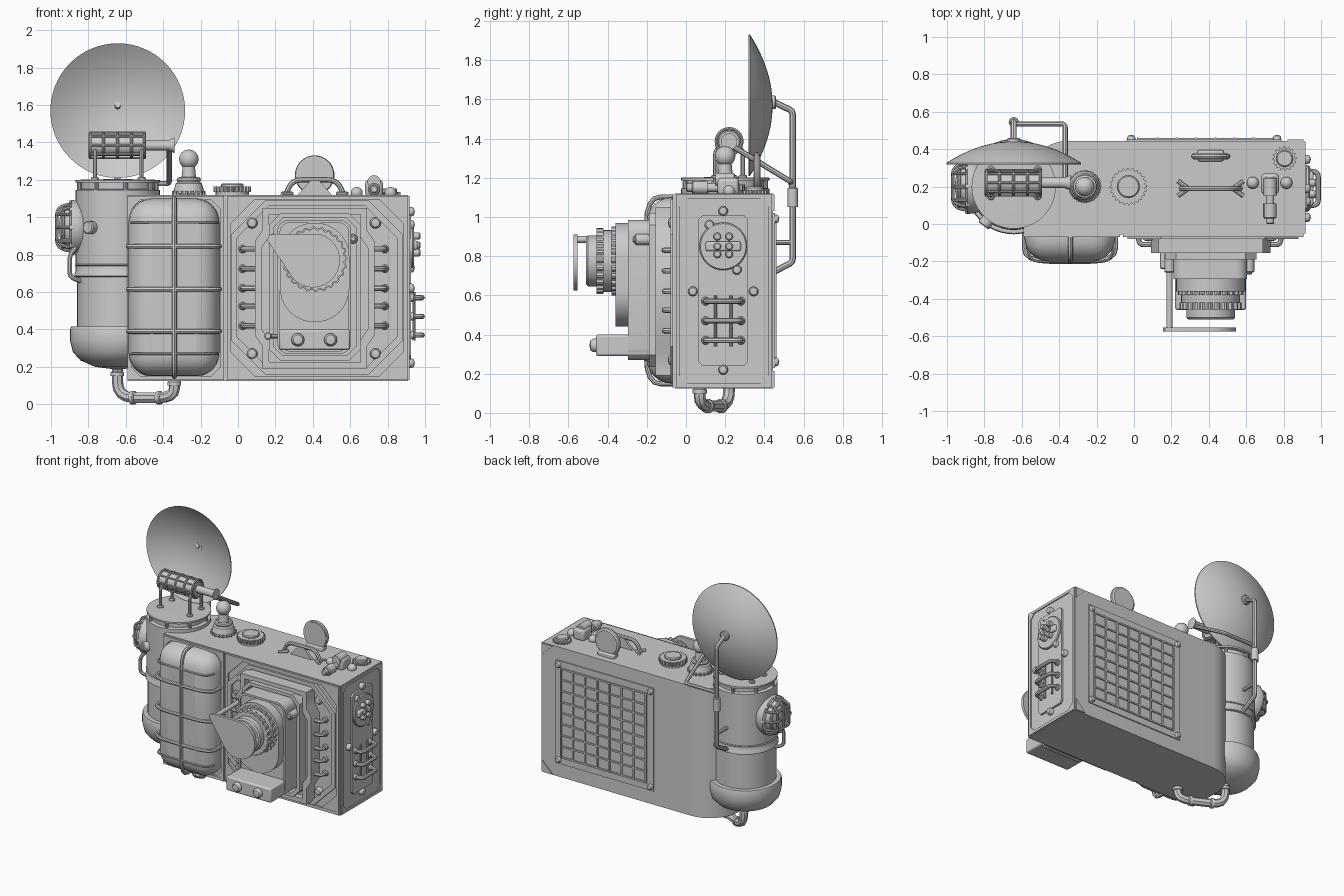
import bpy, bmesh
from math import sin, cos, pi, radians
from mathutils import Vector

if "Cube" in bpy.data.objects:
    bpy.data.objects.remove(bpy.data.objects["Cube"])

AX = {'x': (1, 0, 0), 'y': (0, 1, 0), 'z': (0, 0, 1), '-x': (-1, 0, 0), '-y': (0, -1, 0)}

def finish(ob):
    bpy.ops.object.select_all(action='DESELECT')
    ob.select_set(True)
    bpy.context.view_layer.objects.active = ob
    bpy.ops.object.shade_smooth_by_angle(angle=radians(35))
    return ob

def build(name, verts, faces):
    me = bpy.data.meshes.new(name)
    me.from_pydata([tuple(v) for v in verts], [], faces)
    bm = bmesh.new()
    bm.from_mesh(me)
    bmesh.ops.remove_doubles(bm, verts=bm.verts, dist=1e-5)
    bmesh.ops.recalc_face_normals(bm, faces=bm.faces)
    bm.to_mesh(me)
    bm.free()
    ob = bpy.data.objects.new(name, me)
    bpy.context.collection.objects.link(ob)
    return finish(ob)

def lathe(name, prof, loc, axis='z', n=32):
    """Revolve (radius, height) points around an axis starting at loc."""
    q = Vector(AX.get(axis, axis)).to_track_quat('Z', 'Y')
    vs = [Vector(loc) + q @ Vector((r * cos(2*pi*i/n), r * sin(2*pi*i/n), h)) for r, h in prof for i in range(n)]
    fs = [(j*n+i, j*n+(i+1) % n, (j+1)*n+(i+1) % n, (j+1)*n+i) for j in range(len(prof)-1) for i in range(n)]
    return build(name, vs, fs)

def cyl(name, loc, axis, r, h, n=24, b=0.006):
    return lathe(name, [(0, 0), (r, 0), (r, h-b), (r-b, h), (0, h)], loc, axis, n)

def bolt(name, loc, axis, r=0.022):
    return lathe(name, [(r, -0.01), (r, r*.5), (r*.75, r*.9), (0, r*1.1)], loc, axis, 12)

def ball(name, loc, r):
    return lathe(name, [(r*sin(pi*i/12), -r*cos(pi*i/12)) for i in range(13)], loc)

def torus(name, loc, axis, R, r, n=36):
    return lathe(name, [(R+r*cos(pi*i/4), r*sin(pi*i/4)) for i in range(9)], loc, axis, n)

def place(p, axis, t):
    u, v = p
    return {'x': (t, u, v), 'y': (u, t, v), 'z': (u, v, t)}[axis]

def prism(name, pts, axis, a, b, hole=None):
    """Extrude an outline from a to b along an axis; hole is an outline with as many points."""
    n = len(pts)
    loops = [[place(p, axis, t) for p in o] for o in ([pts, hole] if hole else [pts]) for t in (a, b)]
    ring = lambda i, j: [(i*n+k, i*n+(k+1) % n, j*n+(k+1) % n, j*n+k) for k in range(n)]
    fs = ring(0, 1) + (ring(2, 3) + ring(0, 2) + ring(1, 3) if hole else [tuple(range(n)), tuple(range(n, 2*n))])
    return build(name, sum(loops, []), fs)

def rect(x0, x1, z0, z1, c=0.0, seg=1):
    """Rectangle outline with chamfered (seg=1) or rounded corners."""
    if not c:
        return [(x0, z0), (x1, z0), (x1, z1), (x0, z1)]
    cs = [(x1-c, z1-c), (x0+c, z1-c), (x0+c, z0+c), (x1-c, z0+c)]
    return [(cx+c*cos(pi/2*(k+i/seg)), cz+c*sin(pi/2*(k+i/seg))) for k, (cx, cz) in enumerate(cs) for i in range(seg+1)]

def box(name, x, y, z, bevel=0.0, seg=2):
    ob = prism(name, rect(*x, *y), 'z', *z)
    if bevel:
        m = ob.modifiers.new('bevel', 'BEVEL')
        m.width, m.segments = bevel, seg
    return ob

def gear(name, c, axis, a, b, r, n=20, t=0.01):
    pts = [(c[0]+(r-t*(i//2 % 2))*cos(2*pi*i/(4*n)), c[1]+(r-t*(i//2 % 2))*sin(2*pi*i/(4*n))) for i in range(4*n)]
    return prism(name, pts, axis, a, b)

def tube(name, pts, r, fillet=0.03, closed=False):
    P = [Vector(p) for p in pts]
    n, out = len(P), []
    for i, p in enumerate(P):
        if not closed and i in (0, n-1):
            out.append(p)
            continue
        d0, d1 = P[i-1]-p, P[(i+1) % n]-p
        a = p + d0.normalized()*min(fillet, d0.length*.48)
        b = p + d1.normalized()*min(fillet, d1.length*.48)
        out += [a*(1-t)**2 + p*2*t*(1-t) + b*t*t for t in (0, .25, .5, .75, 1)]
    cu = bpy.data.curves.new(name, 'CURVE')
    cu.dimensions, cu.bevel_depth, cu.bevel_resolution, cu.use_fill_caps = '3D', r, 2, True
    s = cu.splines.new('POLY')
    s.points.add(len(out)-1)
    for sp, p in zip(s.points, out):
        sp.co = (*p, 1)
    s.use_cyclic_u = closed
    ob = bpy.data.objects.new(name, cu)
    bpy.context.collection.objects.link(ob)
    bpy.ops.object.select_all(action='DESELECT')
    ob.select_set(True)
    bpy.context.view_layer.objects.active = ob
    bpy.ops.object.convert(target='MESH')
    return finish(bpy.context.object)

def corners(name, x0, x1, z0, z1, c, axis, a, b):
    for x, sx in ((x0, 1), (x1, -1)):
        for z, sz in ((z0, 1), (z1, -1)):
            prism(name, [(x, z), (x+sx*c, z), (x, z+sz*c)], axis, a, b)

# Main case, back left edge rounded
arc = [(-.35-.24*sin(i*pi/16), .205+.24*cos(i*pi/16)) for i in range(9)]
prism('case', [(.91, -.055), (.91, .445)] + arc + [(-.59, -.055)], 'z', .125, 1.12)

# Front borders and corner plates
for x0, x1, c in ((-.59, -.075, .09), (-.06, .905, .17)):
    prism('front_border', rect(x0, x1, .13, 1.115), 'y', -.07, -.05, rect(x0+.022, x1-.022, .152, 1.093))
    corners('front_corner', x0, x1, .13, 1.115, c, 'y', -.068, -.05)
prism('front_octagon_rim', rect(-.035, .88, .16, 1.09, .18), 'y', -.08, -.05, rect(-.005, .85, .19, 1.06, .17))
for x in (.075, .735):
    for z in (.27, .97):
        bolt('front_bolt', (x, -.06, z), '-y', .03)

# Padded tank on the front with straps
box('front_tank', (-.585, -.1), (-.2, .08), (.15, 1.1), .125, 6)
for z in (.39, .615, .845):
    tube('tank_strap', [(-.587, -.05, z), (-.587, -.2, z), (-.098, -.2, z), (-.098, -.05, z)], .013, .14)
tube('tank_strap_vertical', [(-.34, -.05, .148), (-.34, -.202, .148), (-.34, -.202, 1.102), (-.34, -.05, 1.102)], .013, .14)
for z in (.27, .97):
    tube('tank_strap_end', [(-.57, -.13, z), (-.55, -.202, z), (-.13, -.202, z), (-.11, -.13, z)], .007, .06)

# Stepped lens housing
def stepped(d):
    q = [(.28-d, .43-d), (.28-d, .31-d), (.32-d, .25-d)]
    h = q + [(x, -z) for x, z in reversed(q)]
    return [(.41+x, .62+z) for x, z in h] + [(.41-x, .62+z) for x, z in reversed(h)]
prism('housing_base', stepped(0), 'y', -.11, -.05)
prism('housing_rim', stepped(0), 'y', -.155, -.1, stepped(.035))
prism('housing_inner_rim', rect(.165, .655, .235, 1.02, .06), 'y', -.19, -.1, rect(.19, .63, .26, .995, .05))
prism('lens_board', rect(.21, .605, .27, .985, .06, 5), 'y', -.285, -.1)
prism('lens_board_rim', rect(.21, .605, .27, .985, .06, 5), 'y', -.295, -.28, rect(.225, .59, .285, .97, .05, 5))
prism('lens_slide', rect(.225, .595, .44, .97, .18, 10), 'y', -.36, -.28)
box('control_box', (.22, .6), (-.46, -.1), (.29, .4), .012)
for x in (.32, .495):
    lathe('control_knob', [(.035, 0), (.035, .015), (.025, .03), (0, .035)], (x, -.458, .345), '-y', 20)
cyl('side_pin', (.16, -.14, .365), '-y', .02, .1)
tube('side_lever', [(.16, -.2, .365), (.23, -.2, .365)], .012)

# Lens barrel
cyl('lens_barrel', (.41, -.35, .775), '-y', .158, .08, 40)
gear('lens_focus_ring', (.41, .775), 'y', -.456, -.42, .168, 24)
gear('lens_grip', (.41, .775), 'y', -.38, -.355, .175, 24)
lathe('lens_front', [(.13, 0), (.13, .05), (.12, .06), (.1, .06), (.09, .045), (0, .055)], (.41, -.45, .775), '-y', 40)

# Swinging lens cover on its arm
cov = [(.4+.145*cos(radians(a)), .77+.145*sin(radians(a))) for a in range(-135, 76, 10)]
prism('lens_cover', cov + [(.19, .91), (.165, .905), (.155, .88)], 'y', -.575, -.553)
for x, z, l in ((.19, .885, .44), (.615, .885, .14)):
    cyl('cover_arm', (x, -.13, z), '-y', .017, l, 16)
    cyl('cover_arm_socket', (x, -.13, z), '-y', .028, .13, 16)

# Row of grip loops on either side of the lens
for z in (.42, .525, .62, .725, .83):
    for x in (.025, .7):
        tube('front_loop', [(x, -.05, z), (x, -.11, z), (x+.085, -.11, z), (x+.085, -.05, z)], .014)
        for dx in (0, .085):
            cyl('loop_foot', (x+dx, -.05, z), '-y', .022, .02, 12)

# Right side panel
prism('side_border', rect(-.05, .44, .13, 1.115), 'x', .9, .918, rect(-.03, .42, .15, 1.095))
corners('side_corner', -.05, .44, .13, 1.115, .08, 'x', .9, .917)
prism('side_panel', rect(.065, .315, .24, 1.01, .02), 'x', .9, .925)
for y, z in ((.19, 1.03), (.19, .22), (.035, .62), (.345, .62), (.12, .96), (.26, .73)):
    bolt('side_bolt', (.918, y, z), 'x', .025)
cyl('side_dial', (.92, .19, .85), 'x', .122, .02, 32)
box('side_dial_bar', (.93, .96), (.1, .28), (.825, .875), .01)
for y in (.16, .22):
    for z in (.81, .85, .9):
        cyl('side_button', (.93, y, z), 'x', .02, .045, 14)
for z in (.37, .47, .57):
    tube('side_handle', [(.91, .1, z), (.985, .1, z), (.985, .28, z), (.91, .28, z)], .014)
    for y in (.1, .28):
        cyl('side_handle_foot', (.92, y, z), 'x', .022, .025, 12)
for y in (.15, .23):
    tube('side_wire', [(.94, y, .34), (.94, y, .6)], .008)

# Back grille panel
prism('back_panel', rect(-.04, .79, .23, 1.02), 'y', .44, .453)
for i in range(8):
    box('grille_upright', (.016+i*.103, .028+i*.103), (.445, .462), (.28, .97))
for i in range(9):
    box('grille_bar', (.02, .75), (.445, .461), (.279+i*.085, .291+i*.085))
for x in (-.015, .765):
    for z in (.26, .99):
        bolt('back_bolt', (x, .452, z), 'y')
for z, s in ((.13, 1), (1.115, -1)):
    prism('back_corner', [(.905, z), (.82, z), (.905, z+s*.085)], 'y', .44, .452)

# Left canister
lathe('canister', [(0, .185), (.12, .2), (.2, .235), (.24, .28), (.255, .34), (.255, .4), (.25, .415), (.217, .415),
      (.217, .68), (.232, .685), (.232, .7), (.225, .71), (.225, .74), (.23, .745), (.225, .75),
      (.225, 1.145), (.2, 1.15), (.2, 1.185), (.225, 1.187), (.225, 1.2), (0, 1.205)], (-.643, .2, 0), 'z', 48)
for i in range(8):
    a = i*pi/4 + .2
    cyl('lid_post', (-.643+.21*cos(a), .2+.21*sin(a), 1.14), 'z', .012, .05, 10)
cyl('canister_knob', (-.775, .03, .945), (-.6, -.8, 0), .035, .05, 16)
tube('canister_side_pipe', [(-.85, .12, .86), (-.9, .1, .8), (-.9, .1, .68), (-.84, .12, .66)], .013)

# Round hatch with cage
lathe('hatch', [(.11, 0), (.135, .03), (.145, .06), (.145, .09), (.12, .1), (.11, .125), (.07, .15), (0, .16)],
      (-.8, .2, .945), '-x', 36)
torus('hatch_cage_ring', (-.935, .2, .945), 'x', .105, .01)
for o in (-.07, 0, .07):
    w = (.13**2 - o*o)**.5
    for flip in (0, 1):
        f = lambda x, s: (x, .2+o, .945+s*w) if flip else (x, .2+s*w, .945+o)
        tube('hatch_cage_bar', [f(-.87, -1), f(-.97, -.85), f(-.97, .85), f(-.87, 1)], .009, .05)
for i in range(8):
    bolt('hatch_bolt', (-.888, .2+.132*cos(i*pi/4), .945+.132*sin(i*pi/4)), '-x', .015)

# Bottom hose
tube('bottom_hose', [(-.645, .22, .22), (-.645, .22, .035), (-.34, .07, .035), (-.34, .07, .14)], .03, .1)
for p, a in (((-.645, .22, .15), 'z'), ((-.34, .07, .1), 'z'), ((-.57, .183, .035), (.305, -.15, 0)), ((-.43, .114, .035), (.305, -.15, 0))):
    cyl('hose_collar', p, a, .036, .025)

# Dish with rear mast
out = [(.36*i/12, .115*(i/12)**2) for i in range(13)]
lathe('dish', out + [(r, h+.008) for r, h in reversed(out)], (-.643, .442, 1.57), '-y', 64)
cyl('dish_hub', (-.643, .43, 1.585), 'y', .035, .03)
tube('dish_mast', [(-.643, .42, 1.6), (-.643, .545, 1.54), (-.643, .545, .77), (-.643, .41, .7)], .016, .02)
tube('mast_bracket', [(-.643, .545, .87), (-.643, .42, .87)], .013)
cyl('mast_clamp', (-.643, .545, 1.05), 'z', .027, .1, 16)
tube('feed_support', [(-.643, .545, 1.13), (-.643, .535, 1.18), (-.368, .535, 1.18), (-.368, .215, 1.375)], .014, .02)

# Caged drum pointing at the dish feed
cyl('drum', (-.79, .22, 1.385), 'x', .058, .295)
for x in (-.79, -.72, -.645, -.57, -.5):
    torus('drum_ring', (x, .22, 1.385), 'x', .066, .008, 24)
for i in range(8):
    y, z = .22+.068*cos(i*pi/4), 1.385+.068*sin(i*pi/4)
    tube('drum_cage_bar', [(-.79, y, z), (-.5, y, z)], .006)
lathe('drum_horn', [(.028, 0), (.028, .13), (.042, .16), (0, .16)], (-.5, .22, 1.385), 'x', 20)
for x in (-.765, -.515):
    for y in (.15, .29):
        tube('drum_leg', [(x, .22, 1.37), (x, y, 1.35), (x, y, 1.2)], .011)
        cyl('drum_foot', (x, y, 1.2), 'z', .022, .015, 14)

# Top knobs
gear('ball_knob_base', (-.263, .2), 'z', 1.11, 1.14, .09, 18)
lathe('ball_knob_stem', [(.085, 1.13), (.07, 1.18), (.05, 1.195), (.04, 1.2), (.032, 1.28), (0, 1.28)], (-.263, .2, 0))
torus('ball_knob_collar', (-.263, .2, 1.2), 'z', .05, .015)
ball('ball_knob', (-.263, .2, 1.31), .052)
cyl('dial_base', (-.03, .2, 1.11), 'z', .09, .03)
gear('dial', (-.03, .2), 'z', 1.135, 1.165, .1, 24)
cyl('dial_cap', (-.03, .2, 1.16), 'z', .06, .02)

# Round sight and its bracket
cyl('sight_disc', (.41, .345, 1.225), 'y', .095, .035, 40)
torus('sight_rim', (.41, .362, 1.225), 'y', .092, .014)
box('sight_foot', (.34, .48), (.335, .395), (1.11, 1.15), .01)
tube('sight_bracket', [(.25, .19, 1.11), (.29, .19, 1.2), (.53, .19, 1.2), (.57, .19, 1.11)], .014, .05)
prism('sight_fin', [(.31, 1.11), (.51, 1.11), (.43, 1.2), (.39, 1.2)], 'y', .18, .2)
for x, s in ((.29, -1), (.53, 1)):
    for y in (-.04, .04):
        tube('bracket_prong', [(x, .19, 1.125), (x+s*.055, .19+y, 1.125)], .012)

# Latch block and screw cap
box('latch_block', (.68, .775), (.16, .27), (1.11, 1.2), .02, 3)
cyl('latch_roller', (.7275, .15, 1.19), 'y', .035, .1)
cyl('latch_bar', (.7275, .17, 1.15), '-y', .022, .17, 16)
cyl('latch_grip', (.7275, .11, 1.15), '-y', .034, .08, 16)
for x in (.635, .815):
    ball('latch_ball', (x, .22, 1.13), .032)
gear('screw_cap_base', (.805, .35), 'z', 1.11, 1.135, .065, 16)
cyl('screw_cap', (.805, .35, 1.13), 'z', .045, .025)
